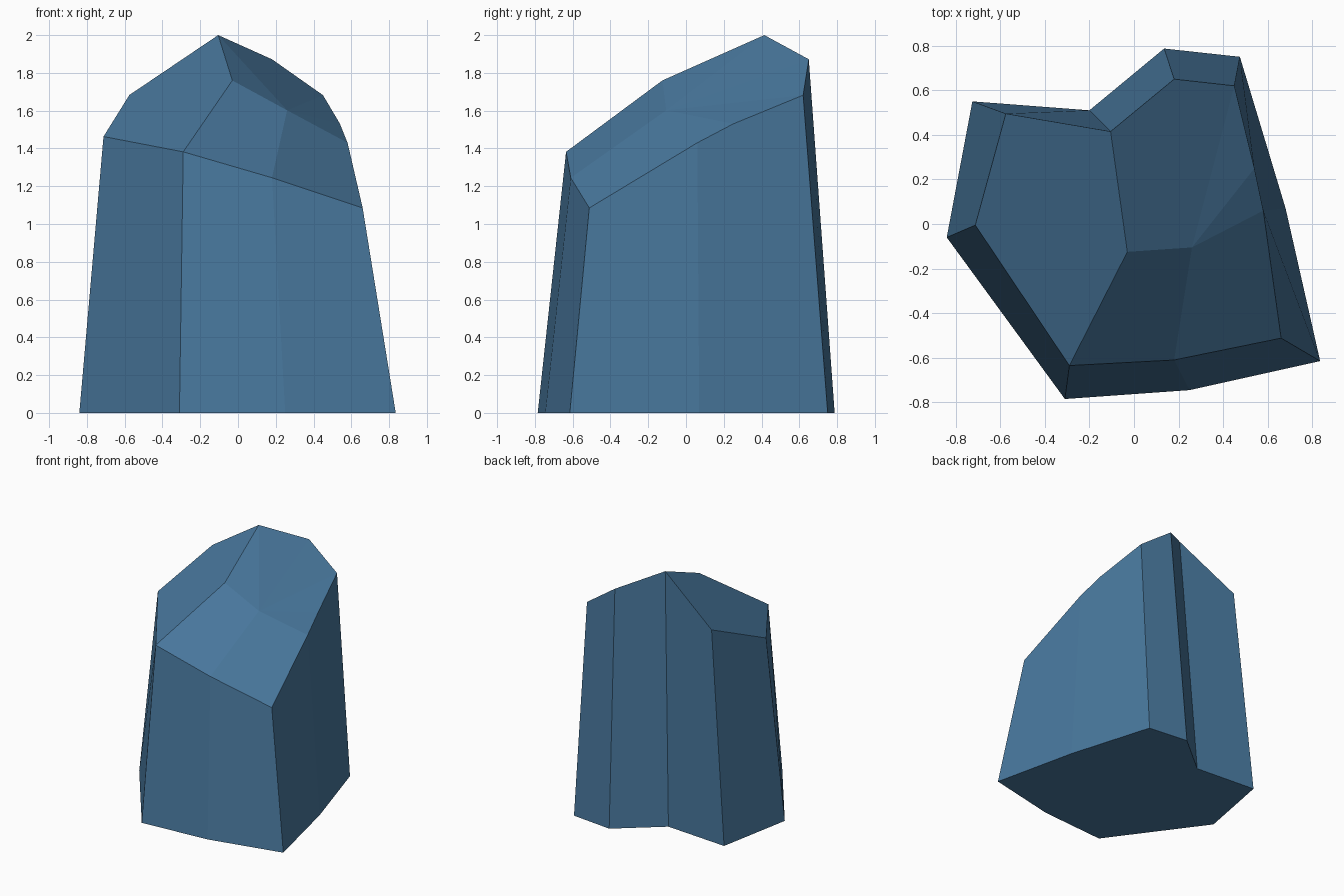
import bpy, bmesh

if "Cube" in bpy.data.objects:
    bpy.data.objects.remove(bpy.data.objects["Cube"])

# Footprint and the matching slanted rim above it, counter-clockwise from the left corner
base = [(-.84, -.06), (-.31, -.785), (.25, -.745), (.835, -.615), (.68, .07),
        (.475, .75), (.135, .787), (-.2, .51), (-.725, .55)]
rim = [(-.712, -.005, 1.463), (-.29, -.635, 1.382), (.18, -.61, 1.245),
       (.66, -.512, 1.085), (.58, .06, 1.43), (.45, .62, 1.682),
       (.18, .65, 1.872), (-.105, .415, 2.0), (-.575, .495, 1.683)]
ridge = (-.03, -.125, 1.76)
shoulder = (.26, -.105, 1.602)
side_notch = (.54, .25, 1.53)

bm = bmesh.new()
b = [bm.verts.new((x, y, 0)) for x, y in base]
r = [bm.verts.new(p) for p in rim]
k, s, m = (bm.verts.new(p) for p in (ridge, shoulder, side_notch))
n = len(b)

# Underside and leaning side walls
bm.faces.new(b[::-1])
for i in range(n):
    j = (i + 1) % n
    top = [r[j], m, r[i]] if i == 4 else [r[j], r[i]]
    bm.faces.new([b[i], b[j]] + top)

# Faceted crown: left slope, two front slopes, and the back slope fanned from the shoulder
for face in ((r[0], r[1], k, r[7], r[8]), (r[1], r[2], s, k), (r[2], r[3], r[4], s)):
    bm.faces.new(face)
fan = [r[4], m, r[5], r[6], r[7], k]
for p, q in zip(fan, fan[1:]):
    bm.faces.new((s, p, q))
bmesh.ops.recalc_face_normals(bm, faces=bm.faces[:])

mesh = bpy.data.meshes.new("rock")
bm.to_mesh(mesh)
bm.free()

# Single blue stone colour
mat = bpy.data.materials.new("slate blue")
mat.diffuse_color = (.065, .185, .335, 1)
mat.use_nodes = True
mat.node_tree.nodes["Principled BSDF"].inputs["Base Color"].default_value = mat.diffuse_color
mesh.materials.append(mat)
rock = bpy.data.objects.new("rock", mesh)
bpy.context.collection.objects.link(rock)
